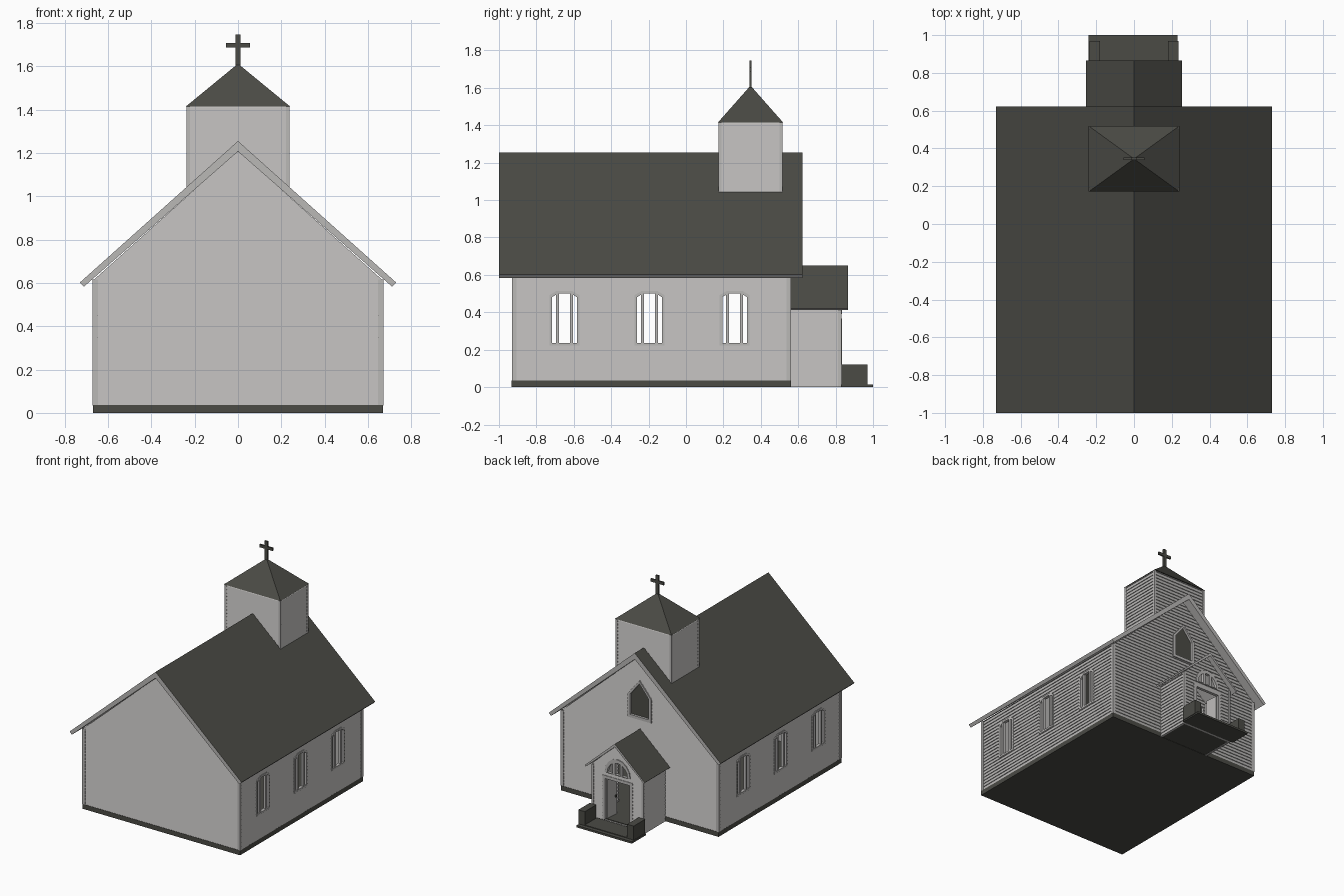
import bpy, bmesh, math
from mathutils import Matrix

if "Cube" in bpy.data.objects:
    bpy.data.objects.remove(bpy.data.objects["Cube"])


def material(name, rgb):
    m = bpy.data.materials.new(name)
    m.diffuse_color = (*rgb, 1)
    m.use_nodes = True
    m.node_tree.nodes["Principled BSDF"].inputs["Base Color"].default_value = m.diffuse_color
    return m


WHITE = material("weathered white paint", (0.49, 0.48, 0.47))
DARK = material("dark olive shingle", (0.07, 0.07, 0.06))


def place(x=0, y=0, deg=0):
    return Matrix.Translation((x, y, 0)) @ Matrix.Rotation(math.radians(deg), 4, 'Z')


def finish(name, bm, M, *mats):
    bmesh.ops.transform(bm, matrix=M, verts=bm.verts)
    bmesh.ops.recalc_face_normals(bm, faces=bm.faces)
    me = bpy.data.meshes.new(name)
    bm.to_mesh(me)
    bm.free()
    for m in mats:
        me.materials.append(m)
    ob = bpy.data.objects.new(name, me)
    bpy.context.collection.objects.link(ob)
    return ob


def prism(name, pts, a, b, mat=WHITE, M=Matrix()):
    """Extrude a (u, z) outline from depth a to depth b."""
    bm = bmesh.new()
    rings = [[bm.verts.new((u, d, z)) for u, z in pts] for d in (a, b)]
    n = len(pts)
    for r in rings:
        bm.faces.new(r)
    for i in range(n):
        j = (i + 1) % n
        bm.faces.new((rings[0][i], rings[0][j], rings[1][j], rings[1][i]))
    return finish(name, bm, M, mat)


def box(name, x0, x1, y0, y1, z0, z1, mat=WHITE, M=Matrix()):
    return prism(name, [(x0, z0), (x1, z0), (x1, z1), (x0, z1)], y0, y1, mat, M)


def frame(name, outer, inner, a, b, M):
    """Ring between two outlines, extruded from a to b."""
    bm = bmesh.new()
    loops = [[bm.verts.new((u, d, z)) for u, z in pts]
             for pts, d in ((outer, a), (inner, a), (inner, b), (outer, b))]
    n = len(outer)
    for k in range(4):
        p, q = loops[k], loops[(k + 1) % 4]
        for i in range(n):
            j = (i + 1) % n
            bm.faces.new((p[i], p[j], q[j], q[i]))
    return finish(name, bm, M, WHITE)


def boolean(ob, cutter, op='DIFFERENCE'):
    mod = ob.modifiers.new("cut", 'BOOLEAN')
    mod.object, mod.operation, mod.solver = cutter, op, 'EXACT'
    bpy.context.view_layer.update()
    me = bpy.data.meshes.new_from_object(ob.evaluated_get(bpy.context.evaluated_depsgraph_get()))
    ob.modifiers.clear()
    ob.data = me
    bpy.data.objects.remove(cutter)


def clapboard(name, u0, u1, z0, z1, M, gable=None, cuts=(), pitch=0.026, lap=0.006, thick=0.02):
    """Lapped-board wall facing local -y, trimmed to a gable and pierced."""
    prof, z = [], z0
    while z < z1 - 1e-4:
        top = min(z + pitch, z1)
        prof += [(0, z), (lap, top)]
        z = top
    prof += [(thick, z1), (thick, z0)]
    # Profile (depth, z) swept along u
    swap = Matrix(((0, 1, 0, 0), (1, 0, 0, 0), (0, 0, 1, 0), (0, 0, 0, 1)))
    wall = prism(name, prof, u0, u1, WHITE, M @ swap)
    if gable:
        half, top, slope = gable
        e = top - slope * half
        boolean(wall, prism("g", [(-half, -0.1), (half, -0.1), (half, e), (0, top), (-half, e)],
                            -0.1, 0.1, WHITE, M), 'INTERSECT')
    for pts in cuts:
        boolean(wall, prism("c", pts, -0.1, 0.1, WHITE, M))
    return wall


def gable_roof(name, half, top, eave, t, y0, y1, edge):
    """Chevron roof: dark on top, painted edges and underside."""
    side = [(half, eave), (half - edge, eave - edge)]
    pts = [(0, top)] + side + [(0, top - t)] + [(-u, z) for u, z in side[::-1]]
    ob = prism(name, pts, y0, y1)
    ob.data.materials.append(DARK)
    for p in ob.data.polygons:
        p.material_index = int(p.normal.z > 0.3)
    return ob


def lancet(cx, g=0.0):
    return [(cx - .08 + g, .222 + g), (cx + .08 - g, .222 + g), (cx + .08 - g, .492 - g * .8),
            (cx + .04 - g * .4, .515 - g), (cx - .04 + g * .4, .515 - g), (cx - .08 + g, .492 - g * .8)]


# Foundation and floor
box("foundation", -.67, .67, -.932, .562, 0, .036, DARK)
box("porch_floor", -.21, .21, .55, .825, .002, .036, DARK)

# Nave side walls with window openings, frames and mullions
SLOPE = (1.255 - .602) / .73
for side, deg in ((1, 90), (-1, -90)):
    M = place(side * .67, 0, deg)
    ys = [side * y for y in (-.65, -.195, .26)]
    lo, hi = sorted((side * -.93, side * .56))
    clapboard("side_wall", lo, hi, .035, .611, M, cuts=[lancet(u, .006) for u in ys])
    for u in ys:
        frame("window_frame", lancet(u), lancet(u, .014), -.002, .022, M)
        for s in (-1, 1):
            box("window_mullion", u + s * .037 - .008, u + s * .037 + .008, .0, .02, .225, .51, WHITE, M)

# Nave gable walls, front-end one with a pointed window and inner doorway
g = (.67, 1.21, SLOPE)
clapboard("rear_gable_wall", -.67, .67, .035, 1.21, place(0, -.93), g)
M = place(0, .56, 180)


def pointed(k):
    return [(-k, .82 - k), (k, .82 - k), (k, .90), (0, .92 + k), (-k, .90)]


doorway = [(-.19, .02), (.19, .02), (.19, .40), (-.19, .40)]
clapboard("entrance_gable_wall", -.67, .67, .035, 1.21, M, g, [pointed(.09), doorway])
frame("gable_window_frame", pointed(.1), pointed(.078), -.006, .022, M)
prism("gable_window_pane", pointed(.085), .012, .016, DARK, M)

# Corner boards
for s in (-1, 1):
    for y0, y1 in ((-.931, -.907), (.537, .561)):
        x0, x1 = sorted((s * .671, s * .647))
        box("corner_board", x0, x1, y0, y1, .035, .615)
    x0, x1 = sorted((s * .221, s * .203))
    box("porch_corner_board", x0, x1, .813, .831, 0, .425)

# Main roof with dark lining
gable_roof("main_roof", .73, 1.255, .602, .048, -1.0, .622, .019)
e = 1.205 - SLOPE * .64
prism("roof_lining", [(0, 1.205), (.64, e), (.64, e - .006), (0, 1.199), (-.64, e - .006), (-.64, e)],
      -.904, .534, DARK)

# Entrance porch walls
for side, deg in ((1, 90), (-1, -90)):
    lo, hi = sorted((side * .56, side * .83))
    clapboard("porch_side_wall", lo, hi, .0, .43, place(side * .22, 0, deg), thick=.016)
M = place(0, .83, 180)


def fan(r):
    return [(r * math.cos(i * math.pi / 8), .395 - (.1 - r) * .3 + 1.1 * r * math.sin(i * math.pi / 8))
            for i in range(9)]


door_hole = [(-.105, .03), (.105, .03), (.105, .345), (-.105, .345)]
clapboard("porch_front_wall", -.22, .22, 0, .625, M, (.22, .63, .91), [fan(.09), door_hole], thick=.016)
frame("fanlight_frame", fan(.108), fan(.088), -.003, .02, M)
for u in (-.03, .03):
    box("fanlight_mullion", u - .01, u + .01, -.002, .018, .39, .485, WHITE, M)
for s in (-1, 1):
    box("door_jamb", s * .115 - .012, s * .115 + .012, -.003, .02, .03, .345, WHITE, M)
    # Open door leaf with a knob
    D = place(s * .1, .815, -90 - s * 5)
    box("door_leaf", 0, .1, -.006, .006, .037, .343, WHITE, D)
    box("door_knob", .08, .092, -.014, .014, .17, .185, DARK, D)
box("door_head", -.127, .127, -.003, .02, .345, .368, WHITE, M)
gable_roof("porch_roof", .255, .65, .42, .024, .545, .865, .009)

# Steps with side blocks
box("step_slab", -.24, .23, .83, 1.0, 0, .015, DARK)
box("upper_step", -.18, .18, .82, .97, .01, .02, DARK)
for s in (-1, 1):
    x0, x1 = sorted((s * .18, s * .235))
    box("step_side_block", x0, x1, .832, .97, .01, .122, DARK)

# Bell tower, four clapboard walls
TY = .345
for deg, w, d in ((0, .237, .17), (180, .237, .17), (90, .17, .237), (-90, .17, .237)):
    M = place(0, TY, deg) @ place(0, -d)
    clapboard("tower_wall", -w, w, 1.043, 1.418, M, thick=.016)
for sx in (-1, 1):
    for sy in (-1, 1):
        x, y = sx * .2315, TY + sy * .1645
        box("tower_corner_board", x - .006, x + .006, y - .006, y + .006, 1.043, 1.418)

# Tower pyramid roof
bm = bmesh.new()
base = [bm.verts.new((x, TY + y, 1.415)) for x, y in ((-.24, -.174), (.24, -.174), (.24, .174), (-.24, .174))]
tip = bm.verts.new((0, TY, 1.612))
bm.faces.new(base)
for i in range(4):
    bm.faces.new((base[i], base[(i + 1) % 4], tip))
finish("tower_roof", bm, Matrix(), DARK)

# Cross
box("cross_upright", -.012, .012, TY - .006, TY + .006, 1.59, 1.747, DARK)
box("cross_arm", -.056, .056, TY - .006, TY + .006, 1.686, 1.708, DARK)
